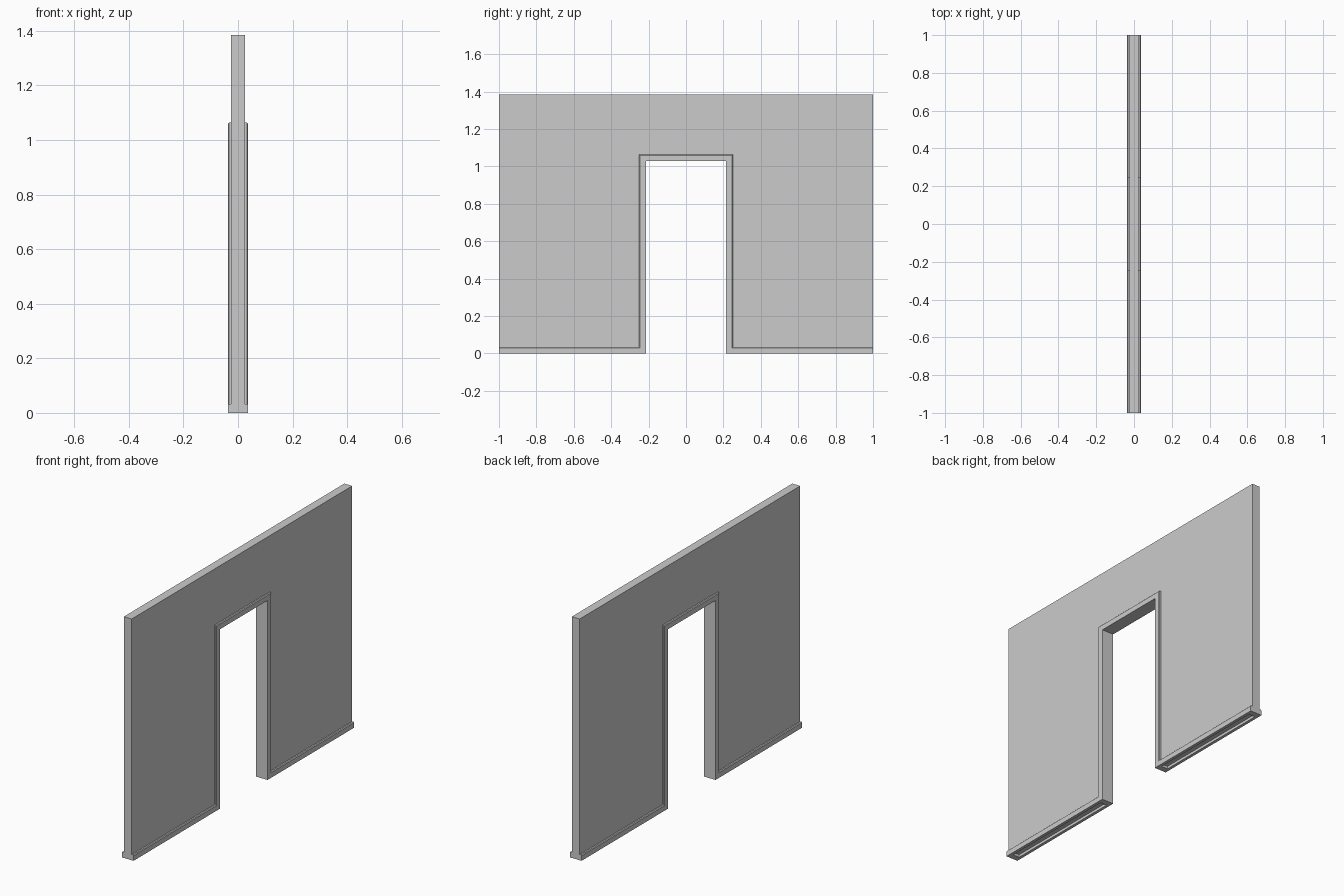
import bpy, bmesh

if "Cube" in bpy.data.objects:
    bpy.data.objects.remove(bpy.data.objects["Cube"])

W, T = 0.025, 0.037      # wall and trim half thickness
IN, OUT = 0.215, 0.25    # doorway half width, trim outer half width
TOP, DOOR = 1.385, 1.03
C = 0.004                # trim chamfer


def prism(name, pts, x0, x1):
    # extrude a (y, z) outline along x
    bm = bmesh.new()
    f = bm.faces.new([bm.verts.new((x0, y, z)) for y, z in pts])
    r = bmesh.ops.extrude_face_region(bm, geom=[f])
    for v in r["geom"]:
        if isinstance(v, bmesh.types.BMVert):
            v.co.x = x1
    bmesh.ops.recalc_face_normals(bm, faces=bm.faces)
    me = bpy.data.meshes.new(name)
    bm.to_mesh(me)
    bm.free()
    ob = bpy.data.objects.new(name, me)
    bpy.context.collection.objects.link(ob)
    return ob


# wall panel with doorway
wall = prism("wall", [(-1, 0), (-IN, 0), (-IN, DOOR), (IN, DOOR), (IN, 0), (1, 0),
                      (1, TOP), (-1, TOP)], -W, W)

# recessed slots under each foot of the wall
for s in (-1, 1):
    a, b = s * (IN + 0.035), s * 0.965
    slot = prism("slot_cutter", [(a, -0.01), (b, -0.01), (b, 0.015), (a, 0.015)], -0.02, 0.02)
    slot.hide_render = True
    slot.hide_viewport = True
    m = wall.modifiers.new("slot", 'BOOLEAN')
    m.object = slot
    m.solver = 'EXACT'


# skirting and door casing: one mitred trim strip swept on each face
def trim(name, s):
    outer = [(-1, 0.033), (-OUT, 0.033), (-OUT, 1.063), (OUT, 1.063), (OUT, 0.033), (1, 0.033)]
    inner = [(-1, 0), (-IN, 0), (-IN, DOOR), (IN, DOOR), (IN, 0), (1, 0)]
    d = [(0, -1), (1, -1), (1, -1), (-1, -1), (-1, -1), (0, -1)]
    bm = bmesh.new()
    rings = []
    for (oy, oz), (iy, iz), (dy, dz) in zip(outer, inner, d):
        prof = [(W, oy, oz), (T - C, oy, oz), (T, oy + dy * C, oz + dz * C),
                (T, iy, iz), (W, iy, iz)]
        rings.append([bm.verts.new((s * x, y, z)) for x, y, z in prof])
    for p, q in zip(rings, rings[1:]):
        for i in range(5):
            j = (i + 1) % 5
            bm.faces.new((p[i], p[j], q[j], q[i]))
    bm.faces.new(rings[0])
    bm.faces.new(rings[-1])
    bmesh.ops.recalc_face_normals(bm, faces=bm.faces)
    me = bpy.data.meshes.new(name)
    bm.to_mesh(me)
    bm.free()
    bpy.context.collection.objects.link(bpy.data.objects.new(name, me))


trim("trim_right", 1)
trim("trim_left", -1)
